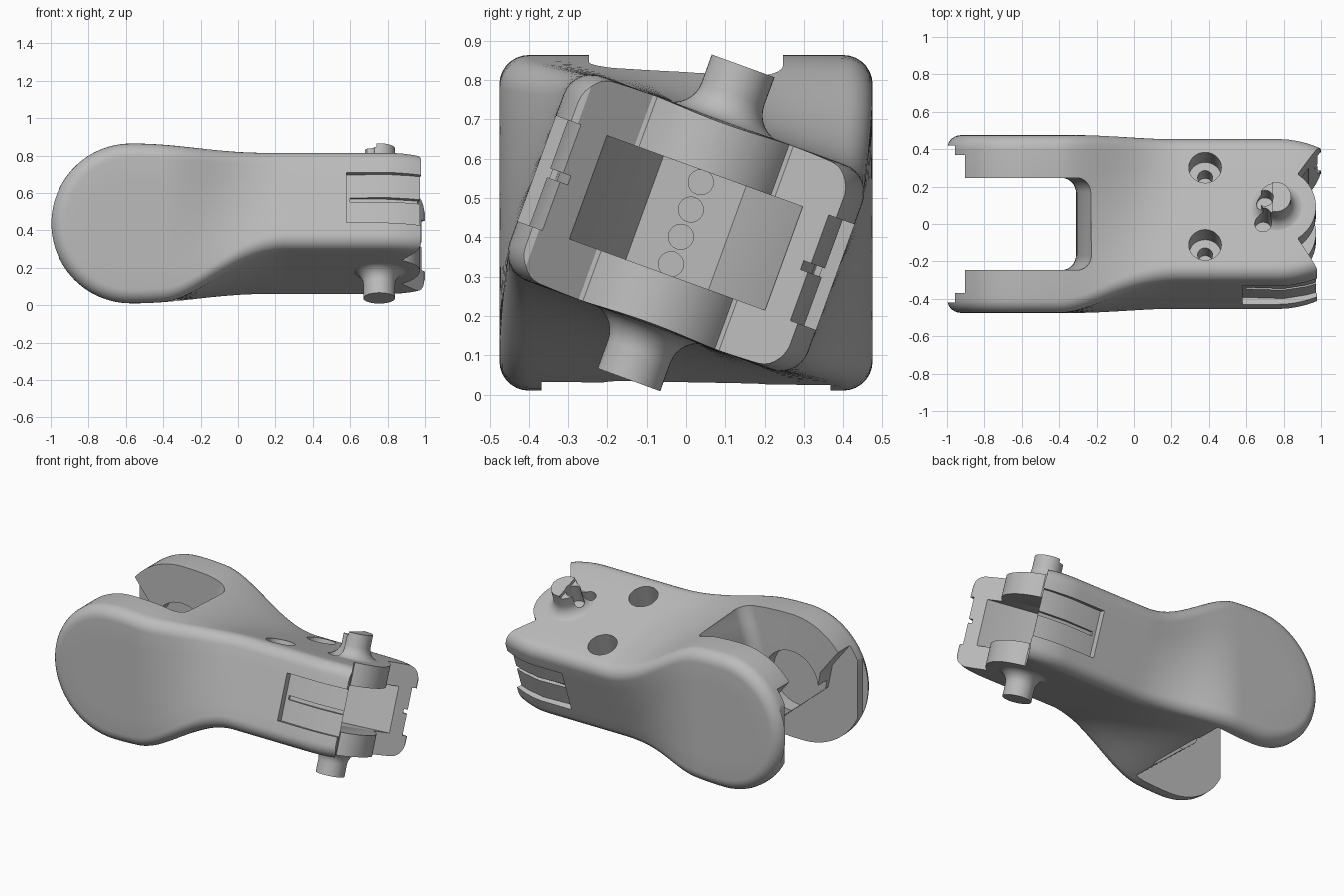
import bpy, bmesh
from math import sin, cos, pi, radians
from mathutils import Matrix

cube = bpy.data.objects.get("Cube")
if cube:
    bpy.data.objects.remove(cube, do_unlink=True)

MID = 0.437              # height of the centre line
TWIST = radians(20)      # roll of the wrist end
RADIUS = 0.427           # radius of the fork cheeks
PIVOT = RADIUS - 1       # x of the fork pivot
PIN = 0.755              # x of the wrist pin
EDGE = 0.075             # rounding of the long edges
WRIST = Matrix.Translation((0, 0, MID)) @ Matrix.Rotation(-TWIST, 4, 'X')
LEVEL = Matrix.Translation((0, 0, MID))

grey = bpy.data.materials.new("light grey")
grey.use_nodes = True
grey.diffuse_color = (0.5, 0.5, 0.5, 1)
grey.node_tree.nodes["Principled BSDF"].inputs["Base Color"].default_value = (0.5, 0.5, 0.5, 1)


def loft(name, rings, matrix=LEVEL):
    """Skin a list of equal point rings and cap both ends."""
    bm = bmesh.new()
    rows = [[bm.verts.new(matrix @ Matrix.Translation(p).translation) for p in r] for r in rings]
    n = len(rows[0])
    for a, b in zip(rows, rows[1:]):
        for i in range(n):
            j = (i + 1) % n
            bm.faces.new((a[i], a[j], b[j], b[i]))
    bm.faces.new(rows[0])
    bm.faces.new(rows[-1])
    bmesh.ops.remove_doubles(bm, verts=bm.verts, dist=0.0004)
    bmesh.ops.recalc_face_normals(bm, faces=bm.faces)
    mesh = bpy.data.meshes.new(name)
    bm.to_mesh(mesh)
    bm.free()
    mesh.materials.append(grey)
    ob = bpy.data.objects.new(name, mesh)
    bpy.context.collection.objects.link(ob)
    return ob


def prism_z(name, outline, low, high):
    return loft(name, [[(x, y, h) for x, y in outline] for h in (low, high)], WRIST)


def prism_y(name, outline, half):
    return loft(name, [[(x, h, z) for x, z in outline] for h in (-half, half)])


def disc(x, y, r, n=32, start=0.0, sweep=2 * pi):
    return [(x + r * cos(start + sweep * i / n), y + r * sin(start + sweep * i / n)) for i in range(n)]


def turned(name, profile, x, u, n=40):
    """Stack of circles along the wrist pin direction."""
    return loft(name, [[(a, b, h) for a, b in disc(x, u, r, n)] for r, h in profile], WRIST)


def cut(target, cutters):
    for c in cutters:
        mod = target.modifiers.new("cut", 'BOOLEAN')
        mod.operation, mod.solver, mod.object = 'DIFFERENCE', 'EXACT', c
        bpy.context.view_layer.update()
        graph = bpy.context.evaluated_depsgraph_get()
        mesh = bpy.data.meshes.new_from_object(target.evaluated_get(graph))
        target.modifiers.clear()
        target.data = mesh
        bpy.data.objects.remove(c, do_unlink=True)


def smooth(ob):
    bpy.ops.object.select_all(action='DESELECT')
    ob.select_set(True)
    bpy.context.view_layer.objects.active = ob
    bpy.ops.object.shade_smooth_by_angle(angle=radians(32))


def ease(x, a, b):
    t = min(max((x - a) / (b - a), 0), 1)
    return t * t * (3 - 2 * t)


def rounded(cx, cy, arc=7, flat=6):
    """Rounded rectangle around corner centres, with extra points along its sides."""
    corners = []
    for k, (sx, sy) in enumerate(((1, 1), (-1, 1), (-1, -1), (1, -1))):
        corners.append([(sx * cx + EDGE * cos(pi / 2 * (k + i / arc)), sy * cy + EDGE * sin(pi / 2 * (k + i / arc)))
                        for i in range(arc + 1)])
    pts = []
    for k in range(4):
        pts += corners[k]
        (ax, ay), (bx, by) = corners[k][-1], corners[(k + 1) % 4][0]
        pts += [(ax + (bx - ax) * t / flat, ay + (by - ay) * t / flat) for t in range(1, flat)]
    return pts


# Link body: round fork end, then a smooth roll into the wrist box
rings = []
fork = rounded(0.475 - EDGE, RADIUS - EDGE)
for i in range(24, 0, -1):
    t = pi / 2 * i / 24
    rings.append([(PIVOT - abs(v) * sin(t), u, v * cos(t)) for u, v in fork])
steps = 56
for i in range(steps + 1):
    x = PIVOT + (1 - PIVOT) * i / steps
    a = TWIST * ease(x, -0.4, 0.26)
    # Overall width and height stay on clean curves while the box rolls
    wide = 0.475 - 0.021 * ease(x, -0.3, 0.2) - EDGE
    tall = RADIUS - 0.049 * ease(x, -0.55, 0.12) - EDGE
    cu = (wide * cos(a) - tall * sin(a)) / cos(2 * a)
    cv = (tall * cos(a) - wide * sin(a)) / cos(2 * a)
    tip = max(0, (x - 0.78) / 0.22)
    cu -= 0.05 * tip ** 1.8
    cv -= 0.012 * tip ** 4
    rings.append([(x, u * cos(a) + v * sin(a), v * cos(a) - u * sin(a)) for u, v in rounded(cu, cv)])
body = loft("link_body", rings)

# Fork opening whose back wall leans away towards the top
levels = []
for i in range(17):
    h = -0.5 + 0.0625 * i
    end = -0.31 + 0.09 * min(1, max(0, h) / 0.4) ** 2
    r = 0.08
    outline = [(-1.2, -0.247)]
    outline += [(end - r + r * sin(pi / 2 * k / 8), -0.247 + r - r * cos(pi / 2 * k / 8)) for k in range(9)]
    outline += [(x, -y) for x, y in reversed(outline)]
    levels.append([(x, y, h) for x, y in outline])
cutters = [loft("fork_gap", levels)]

# Bearing pockets, and the recess that opens to the fork tip and underside
cutters.append(prism_y("bearing_pocket", disc(PIVOT, 0, 0.19, 40), 0.34))
recess = [(-0.32, -0.6), (-0.32, -0.41), (-0.75, -0.04), (-0.78, 0.11), (-0.905, 0.27), (-0.905, 0.5),
          (-1.2, 0.5), (-1.2, -0.6)]
cutters.append(prism_y("entry_recess", recess, 0.368))
cutters.append(prism_y("tip_step", [(-1.2, -0.5), (-0.957, -0.5), (-0.957, 0.5), (-1.2, 0.5)], 0.42))

# Wrist face: central drum between two slanted cheeks, the right one shorter
arc = disc(PIN, 0, 0.218, 24, radians(-55), radians(110)) + [(PIN + 0.218 * cos(radians(55)), 0.218 * sin(radians(55)))]
face = [(1.2, -0.6), (0.978, -0.6), (0.978, -0.345), (0.88, -0.19)] + arc + [(0.88, 0.19), (0.995, 0.355), (1.2, 0.355)]
cutters.append(prism_z("wrist_face", face, -0.6, 0.6))

# Central channel through the drum, with four wire holes in its floor
channel = [(0.57, -0.112), (0.925, -0.265), (1.2, -0.265), (1.2, 0.265), (0.925, 0.265), (0.57, 0.112)]
cutters.append(prism_z("drum_channel", channel, -0.14, 0.14))
for k in range(4):
    v = 0.11 - 0.074 * k
    cutters.append(loft("wire_hole", [[(x, a, b) for a, b in disc(0, v, 0.032, 24)] for x in (0.4, 0.7)], WRIST))

# Side windows with a narrow groove
for s in (-1, 1):
    window = [(0.58, 0.365), (0.8, 0.372), (0.92, 0.352), (1.1, 0.3), (1.1, 0.6), (0.58, 0.6)]
    groove = [(0.6, 0.35), (0.8, 0.345), (1.1, 0.29), (1.1, 0.6), (0.6, 0.6)]
    cutters.append(prism_z("side_window", [(x, s * u) for x, u in window], -0.143, 0.143))
    cutters.append(prism_z("window_groove", [(x, s * u) for x, u in groove], -0.012, 0.012))

# Stepped screw holes in the top
for s in (-1, 1):
    cutters.append(turned("screw_hole", [(0.04, 0.0), (0.04, 0.12), (0.087, 0.12), (0.087, 0.6)], 0.38, s * 0.22))

# Small hole beside the upper pin
cutters.append(turned("dowel_hole", [(0.045, 0.18), (0.045, 0.5)], 0.69, -0.1, 24))

cut(body, cutters)
smooth(body)

# Wrist pins with flared feet
for name, s in (("upper_pin", 1), ("lower_pin", -1)):
    flare = [(0.085 + 0.075 * (1 - sin(pi / 2 * k / 8)), s * (0.274 + 0.075 * (1 - cos(pi / 2 * k / 8))))
             for k in range(9)]
    pin = turned(name, [(0.16, s * 0.26)] + flare + [(0.085, s * 0.425)], PIN, 0)
    if s > 0:
        # Keyway, dowel clearance and lowered lip on the upper pin
        lip = [(0.5, -0.3), (0.74, -0.3), (0.74, 0.3), (0.5, 0.3)]
        cut(pin, [turned("keyway", [(0.045, 0.287), (0.045, 0.6)], 0.7, 0.0, 24),
                  turned("dowel_clearance", [(0.045, 0.2), (0.045, 0.6)], 0.69, -0.1, 24),
                  prism_z("lip", lip, 0.405, 0.6)])
    smooth(pin)
